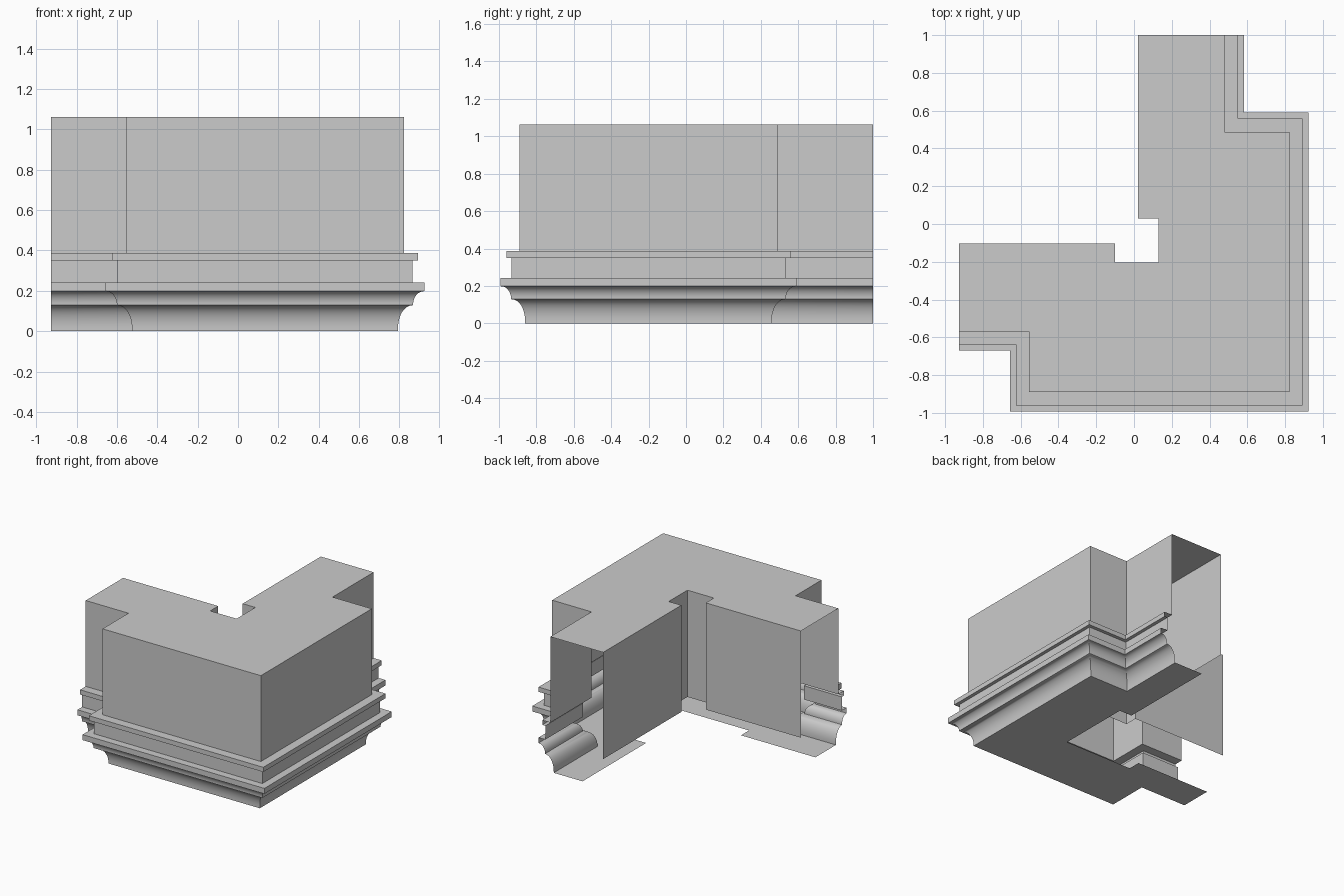
import bpy, math

old = bpy.data.objects.get("Cube")
if old:
    bpy.data.objects.remove(old, do_unlink=True)

GREY = (0.6, 0.6, 0.6, 1.0)
mat = bpy.data.materials.new("plain grey")
mat.use_nodes = True
mat.diffuse_color = GREY
mat.node_tree.nodes["Principled BSDF"].inputs["Base Color"].default_value = GREY

# Plan paths: the outward side lies to the left of travel
OUTER = [(0.48, 1.0), (0.48, 0.488), (0.822, 0.488), (0.822, -0.89),
         (-0.555, -0.89), (-0.555, -0.568), (-0.927, -0.568)]
INNER = [(-0.927, -0.103), (-0.10, -0.103), (-0.10, -0.203), (0.13, -0.203),
         (0.13, 0.03), (0.02, 0.03), (0.02, 1.0)]
TOP, LEDGE, WALL_FOOT = 1.062, 0.387, 0.223


def offset(path, dist):
    """Mitred offset of a right-angled open path; the ends stay in their planes."""
    normals = []
    for (x0, y0), (x1, y1) in zip(path, path[1:]):
        length = math.hypot(x1 - x0, y1 - y0)
        normals.append((-(y1 - y0) / length, (x1 - x0) / length))
    result = []
    for i, (x, y) in enumerate(path):
        near = [normals[0]] if i == 0 else normals[i - 1:i + 1]
        result.append((x + dist * sum(n[0] for n in near),
                       y + dist * sum(n[1] for n in near)))
    return result


def sweep(path, profile, verts, faces):
    """Skin a profile of (offset, height), given from top to bottom, along a path."""
    base, n = len(verts), len(path)
    for dist, z in profile:
        verts += [(x, y, z) for x, y in offset(path, dist)]
    for i in range(len(profile) - 1):
        for j in range(n - 1):
            a = base + i * n + j
            faces.append((a, a + 1, a + n + 1, a + n))


def cap(outline, z, verts, faces):
    base = len(verts)
    verts += [(x, y, z) for x, y in outline]
    faces.append(tuple(range(base, base + len(outline))))


def cove(o0, z0, o1, z1, steps=10):
    """Hollow quarter curve: level at the top, upright at the foot."""
    pts = []
    for k in range(steps + 1):
        t = k / steps * math.pi / 2
        pts.append((o0 + (o1 - o0) * math.sin(t), z1 + (z0 - z1) * math.cos(t)))
    return pts


def make(name, verts, faces, smooth=False):
    mesh = bpy.data.meshes.new(name)
    mesh.from_pydata(verts, [], faces)
    mesh.materials.append(mat)
    obj = bpy.data.objects.new(name, mesh)
    bpy.context.collection.objects.link(obj)
    if smooth:
        bpy.ops.object.select_all(action='DESELECT')
        obj.select_set(True)
        bpy.context.view_layer.objects.active = obj
        bpy.ops.object.shade_smooth_by_angle(angle=math.radians(35))


# Upper wall: outer skin, inner skin and top, open at both arm ends
v, f = [], []
sweep(OUTER, [(0, TOP), (0, LEDGE)], v, f)
sweep(INNER, [(0, TOP), (0, WALL_FOOT)], v, f)
cap((OUTER + INNER)[::-1], TOP, v, f)
make("corner_wall", v, f)

# Moulding: two square fillets above two coves
v, f = [], []
profile = [(0, LEDGE), (0.07, LEDGE), (0.07, 0.35), (0.043, 0.35),
           (0.043, 0.242), (0.102, 0.242), (0.102, 0.199)]
profile += cove(0.098, 0.198, 0.045, 0.130)
profile += cove(0.040, 0.128, -0.03, 0.012) + [(-0.03, 0.0)]
sweep(OUTER, profile, v, f)
make("base_moulding", v, f, smooth=True)

# Underside strip, set back from the inner walls
v, f = [], []
cap(offset(OUTER, -0.03) + offset(INNER, -0.18), 0.0, v, f)
make("bottom_strip", v, f)
